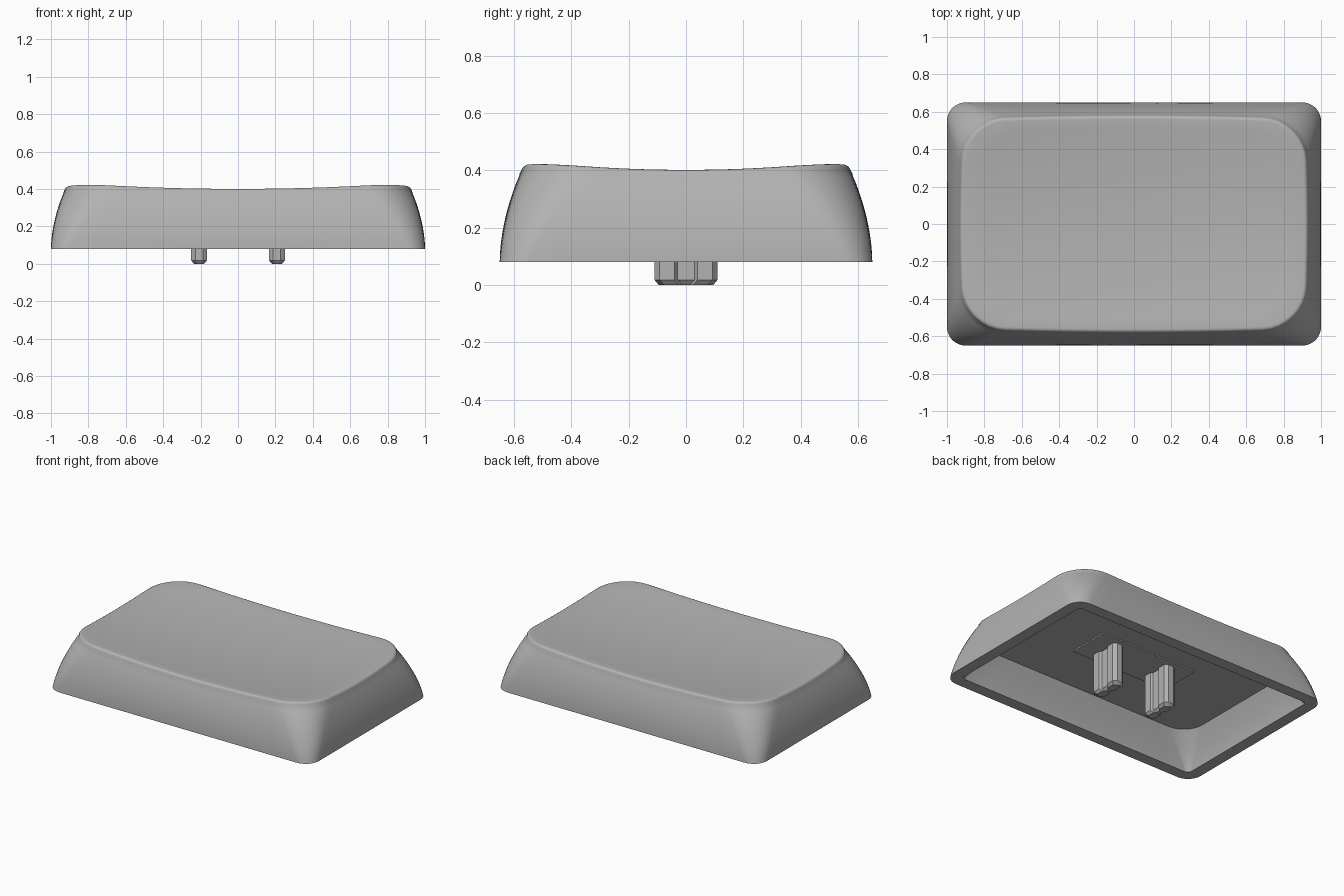
import bpy, bmesh, math

cube = bpy.data.objects.get("Cube")
if cube:
    bpy.data.objects.remove(cube, do_unlink=True)

grey = bpy.data.materials.new("plain grey")
grey.use_nodes = True
colour = (0.45, 0.45, 0.45, 1)
grey.diffuse_color = colour
grey.node_tree.nodes["Principled BSDF"].inputs["Base Color"].default_value = colour

HALF_X, HALF_Y, RIM_Z, CEILING_Z = 1.0, 0.65, 0.08, 0.295
EDGE_STEPS, CORNER_STEPS = 14, 8


def dish(x, y):
    """Height of the hollowed top face."""
    return 0.367 + 0.042 * x * x + 0.107 * y * y


def outline(inset, radius, bulge=0):
    """Rounded rectangle with slightly bowed sides."""
    hx, hy = HALF_X - inset, HALF_Y - inset
    corners = []
    for i, (sx, sy) in enumerate([(1, 1), (-1, 1), (-1, -1), (1, -1)]):
        arc = []
        for k in range(CORNER_STEPS + 1):
            a = math.pi / 2 * (i + k / CORNER_STEPS)
            arc.append((sx * (hx - radius) + radius * math.cos(a),
                        sy * (hy - radius) + radius * math.sin(a)))
        corners.append(arc)
    points = []
    for i, arc in enumerate(corners):
        points += arc
        (x0, y0), (x1, y1) = arc[-1], corners[(i + 1) % 4][0]
        for k in range(1, EDGE_STEPS):
            f = k / EDGE_STEPS
            points.append((x0 + (x1 - x0) * f, y0 + (y1 - y0) * f))
    return [(x * (1 - bulge * (y / hy) ** 2 / hx), y * (1 - bulge * (x / hx) ** 2 / hy))
            for x, y in points]


def finish(name, bm, smooth=True):
    bmesh.ops.recalc_face_normals(bm, faces=bm.faces)
    mesh = bpy.data.meshes.new(name)
    bm.to_mesh(mesh)
    bm.free()
    mesh.materials.append(grey)
    obj = bpy.data.objects.new(name, mesh)
    bpy.context.collection.objects.link(obj)
    if smooth:
        bpy.ops.object.select_all(action="DESELECT")
        obj.select_set(True)
        bpy.context.view_layer.objects.active = obj
        bpy.ops.object.shade_smooth_by_angle(angle=math.radians(35))
    return obj


# Shell: cavity wall, rim, outer wall, rounded edge and dished top
rings = []
for k in range(6, -1, -1):
    t = k / 6
    z = RIM_Z + (CEILING_Z - RIM_Z) * t
    rings.append([(x, y, z) for x, y in outline(0.08 + 0.08 * t ** 1.3, 0.03 + 0.12 * t)])

FILLET = 0.022
for k in range(11):
    t = k / 10
    rings.append([(x, y, RIM_Z + (dish(x, y) - FILLET - RIM_Z) * t)
                  for x, y in outline(0.068 * t ** 1.8, 0.1 + 0.13 * t, 0.018 * t)])
for k in range(1, 5):
    a = math.pi / 2 * k / 4
    inset = FILLET * (1 - math.cos(a))
    rings.append([(x, y, dish(x, y) - FILLET * (1 - math.sin(a)))
                  for x, y in outline(0.068 + inset, 0.23 - inset, 0.018)])
lip = rings[-1]
for k in range(9, 0, -1):
    s = k / 10
    rings.append([(x * s, y * s, dish(x * s, y * s)) for x, y, _ in lip])

bm = bmesh.new()
loops = [[bm.verts.new(p) for p in ring] for ring in rings]
for a, b in zip(loops, loops[1:]):
    for i in range(len(a)):
        j = (i + 1) % len(a)
        bm.faces.new((a[i], a[j], b[j], b[i]))
bm.faces.new(loops[0])
centre = bm.verts.new((0, 0, dish(0, 0)))
for i, v in enumerate(loops[-1]):
    bm.faces.new((v, loops[-1][(i + 1) % len(loops[-1])], centre))
finish("cap_shell", bm)

# Thin mounting plate under the ceiling
bm = bmesh.new()
bmesh.ops.create_cube(bm, size=1)
bmesh.ops.scale(bm, vec=(0.74, 0.29, 0.009), verts=bm.verts)
bmesh.ops.translate(bm, vec=(0, 0, CEILING_Z - 0.004), verts=bm.verts)
finish("mounting_plate", bm, smooth=False)

# Two grooved prongs with chamfered tips
quarter = [(0.02, 0.11), (0.042, 0.092), (0.042, 0.04), (0.028, 0.03)]
side = quarter + [(x, -y) for x, y in reversed(quarter)]
section = side + [(-x, -y) for x, y in side]
for name, cx in (("left_prong", 0.208), ("right_prong", -0.208)):
    bm = bmesh.new()
    levels = [(0, 0.015), (0.018, 0), (CEILING_Z, 0)]
    loops = [[bm.verts.new((cx + x - math.copysign(c, x), y - math.copysign(c, y), z))
              for x, y in section] for z, c in levels]
    for a, b in zip(loops, loops[1:]):
        for i in range(len(a)):
            j = (i + 1) % len(a)
            bm.faces.new((a[i], a[j], b[j], b[i]))
    bm.faces.new(loops[0])
    bm.faces.new(loops[-1])
    finish(name, bm, smooth=False)
